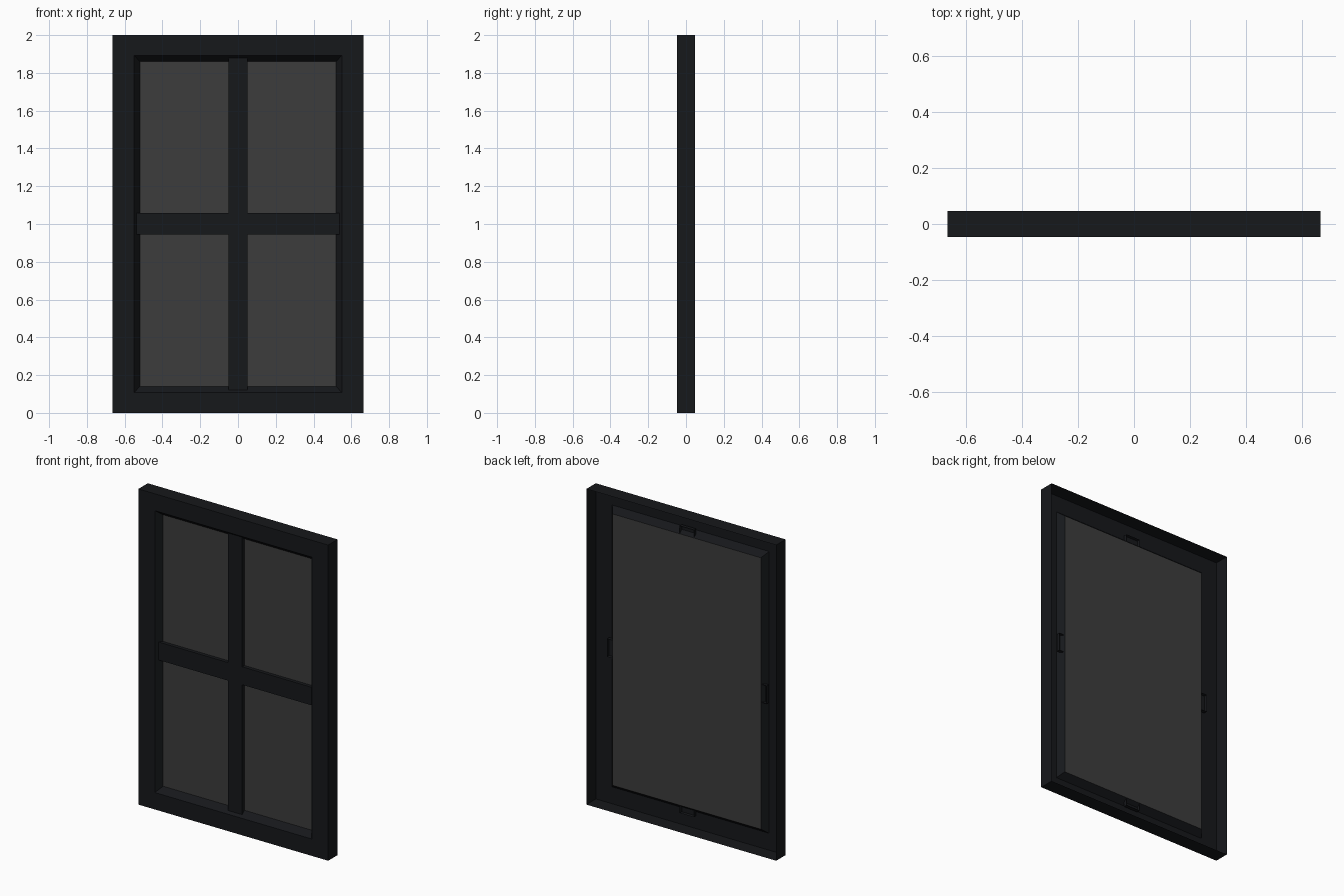
import bpy
import bmesh

if "Cube" in bpy.data.objects:
    bpy.data.objects.remove(bpy.data.objects["Cube"])


def material(name, rgb):
    mat = bpy.data.materials.new(name)
    mat.diffuse_color = (*rgb, 1)
    mat.use_nodes = True
    mat.node_tree.nodes["Principled BSDF"].inputs["Base Color"].default_value = mat.diffuse_color
    return mat


def loft(name, rings, mat, cap=False):
    """Skin rectangular rings (x0, x1, z0, z1, y); optionally close the last one."""
    bm = bmesh.new()
    loops = []
    for x0, x1, z0, z1, y in rings:
        corners = [(x0, z0), (x1, z0), (x1, z1), (x0, z1)]
        loops.append([bm.verts.new((x, y, z)) for x, z in corners])
    for a, b in zip(loops, loops[1:]):
        for i in range(4):
            j = (i + 1) % 4
            bm.faces.new((a[i], a[j], b[j], b[i]))
    if cap:
        bm.faces.new(loops[-1])
    mesh = bpy.data.meshes.new(name)
    bm.to_mesh(mesh)
    bm.free()
    mesh.materials.append(mat)
    obj = bpy.data.objects.new(name, mesh)
    bpy.context.collection.objects.link(obj)
    return obj


paint = material("dark_paint", (0.008, 0.009, 0.011))
pane = material("grey_glass", (0.045, 0.045, 0.045))

FRONT, BACK, BAR, GLASS = -0.047, 0.047, -0.03, -0.007

# Open-backed frame: outer walls, front face, sloped inner reveal
loft("window_frame", [
    (-0.665, 0.665, 0, 2, BACK),
    (-0.665, 0.665, 0, 2, FRONT),
    (-0.55, 0.55, 0.107, 1.893, FRONT),
    (-0.52, 0.52, 0.14, 1.86, GLASS),
], paint)

# Single glass sheet
loft("glass_pane", [(-0.52, 0.52, 0.14, 1.86, GLASS)], pane, cap=True)

# Open-backed glazing bars, running slightly past the reveal
for name, rect in {
    "vertical_bar": (-0.05, 0.05, 0.09, 1.91),
    "horizontal_bar": (-0.56, 0.56, 0.944, 1.058),
}.items():
    loft(name, [(*rect, GLASS - 0.001), (*rect, BAR)], paint, cap=True)
